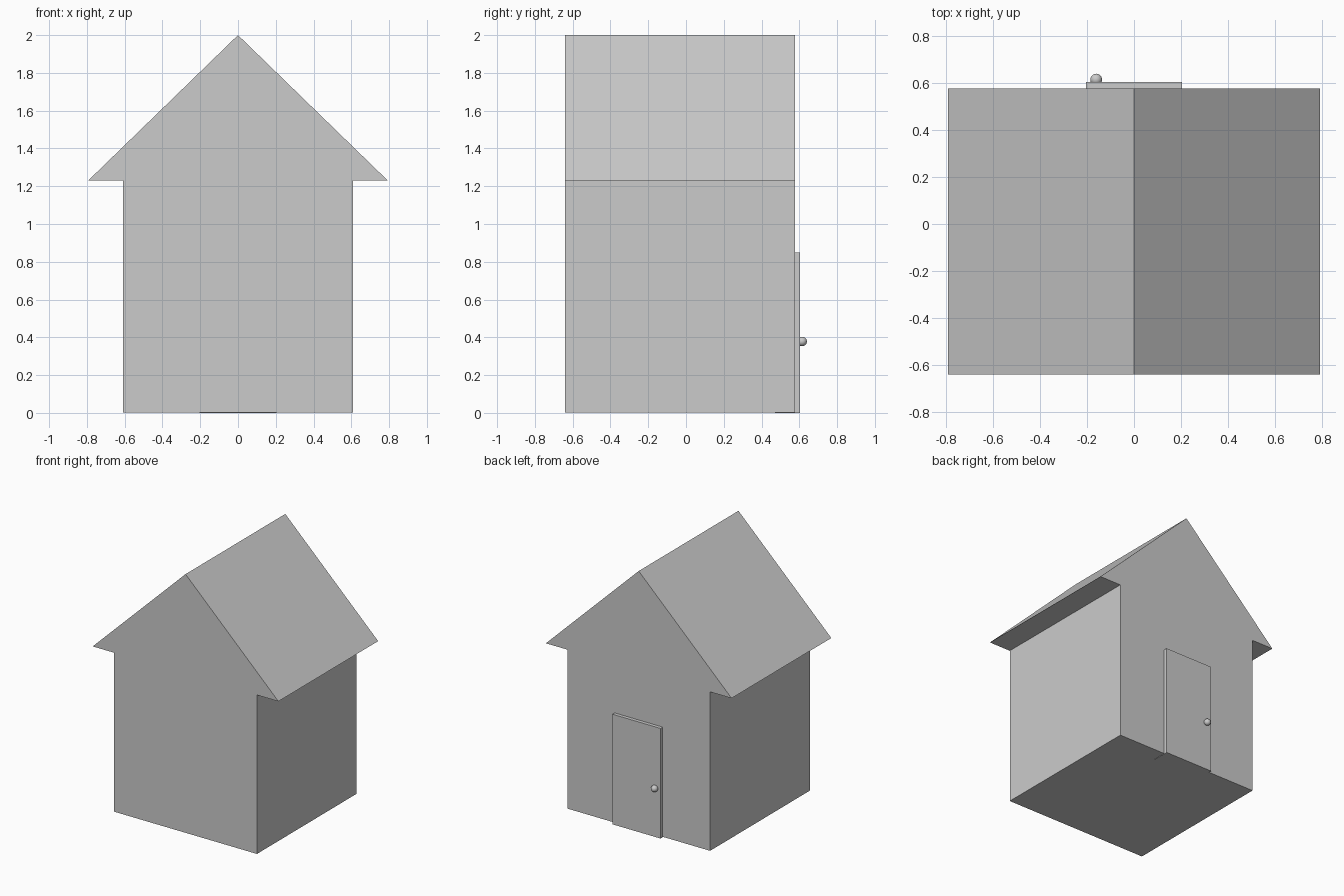
import bpy, bmesh

if "Cube" in bpy.data.objects:
    bpy.data.objects.remove(bpy.data.objects["Cube"])

FRONT, BACK = -0.64, 0.577


def extrude_profile(name, profile, y0, y1):
    """Closed prism from an (x, z) outline, extruded along y."""
    bm = bmesh.new()
    face = bm.faces.new([bm.verts.new((x, y0, z)) for x, z in profile])
    ext = bmesh.ops.extrude_face_region(bm, geom=[face], use_keep_orig=True)
    moved = [g for g in ext["geom"] if isinstance(g, bmesh.types.BMVert)]
    bmesh.ops.translate(bm, verts=moved, vec=(0, y1 - y0, 0))
    bmesh.ops.recalc_face_normals(bm, faces=bm.faces)
    mesh = bpy.data.meshes.new(name)
    bm.to_mesh(mesh)
    bm.free()
    obj = bpy.data.objects.new(name, mesh)
    bpy.context.collection.objects.link(obj)
    return obj


def rectangle(half_width, z0, z1):
    return [(-half_width, z0), (half_width, z0), (half_width, z1), (-half_width, z1)]


# Walls and gabled roof
extrude_profile("walls", rectangle(0.61, 0.003, 1.23), FRONT, BACK)
extrude_profile("roof", [(-0.793, 1.23), (0.793, 1.23), (0, 2.0)], FRONT, BACK)

# Door set into the back wall
extrude_profile("door", rectangle(0.205, 0, 0.85), 0.47, 0.604)

# Round door knob
bpy.ops.mesh.primitive_uv_sphere_add(segments=32, ring_count=16, radius=0.025,
                                     location=(-0.161, 0.615, 0.378))
bpy.context.object.name = "door_knob"
bpy.ops.object.shade_smooth()
